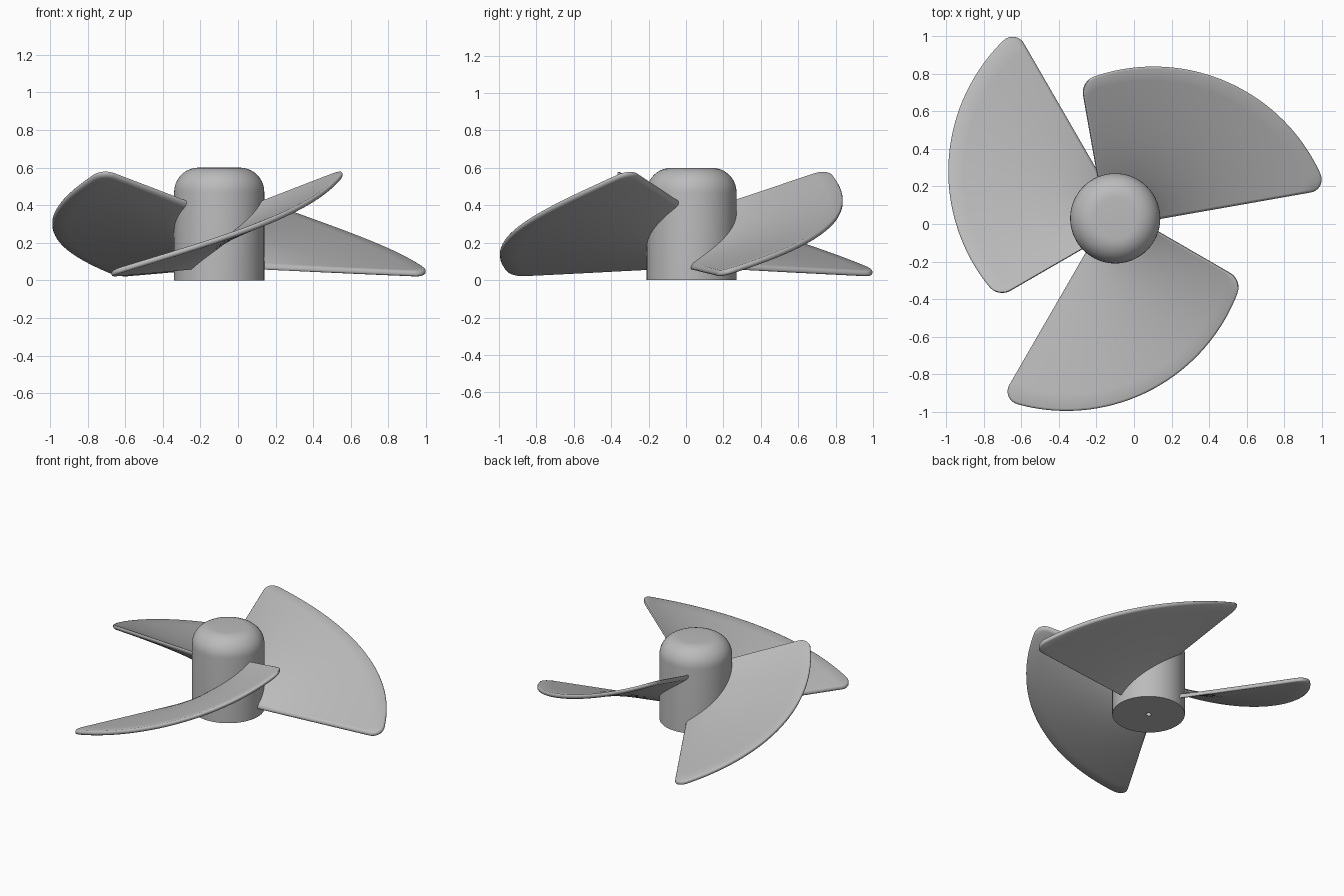
import bpy, bmesh
from math import sin, cos, pi, radians, hypot, sqrt, atan2
from mathutils import Matrix

if "Cube" in bpy.data.objects:
    bpy.data.objects.remove(bpy.data.objects["Cube"])

grey = bpy.data.materials.new("light grey")
grey.use_nodes = True
grey.diffuse_color = (0.5, 0.5, 0.5, 1)
grey.node_tree.nodes["Principled BSDF"].inputs["Base Color"].default_value = (0.5, 0.5, 0.5, 1)

CENTRE = Matrix.Translation((-0.10, 0.03, 0))


def finish(bm, name, matrix, angle):
    bmesh.ops.recalc_face_normals(bm, faces=bm.faces)
    mesh = bpy.data.meshes.new(name)
    bm.to_mesh(mesh)
    bm.free()
    mesh.materials.append(grey)
    ob = bpy.data.objects.new(name, mesh)
    bpy.context.collection.objects.link(ob)
    ob.matrix_world = matrix
    bpy.ops.object.select_all(action="DESELECT")
    ob.select_set(True)
    bpy.context.view_layer.objects.active = ob
    bpy.ops.object.shade_smooth_by_angle(angle=radians(angle))


# Hub: turned profile with a rounded shoulder and a small blind shaft hole
def make_hub():
    radius, height, fillet, hole, depth = 0.24, 0.6, 0.13, 0.018, 0.3
    profile = [(0, depth), (hole, depth), (hole, 0), (radius, 0)]
    for i in range(11):
        a = i / 10 * pi / 2
        profile.append((radius - fillet + fillet * cos(a), height - fillet + fillet * sin(a)))
    profile.append((0, height))
    bm = bmesh.new()
    verts = [bm.verts.new((r, 0, z)) for r, z in profile]
    edges = [bm.edges.new(pair) for pair in zip(verts, verts[1:])]
    bmesh.ops.spin(bm, geom=verts + edges, cent=(0, 0, 0), axis=(0, 0, 1),
                   angle=2 * pi, steps=64, use_duplicate=False)
    bmesh.ops.remove_doubles(bm, verts=bm.verts, dist=0.0001)
    finish(bm, "hub", CENTRE, 40)


# Blade plan: a quarter sector with an off-centre outer arc and rounded tips
APEX = (-0.055, -0.045)
ARC_CENTRE, ARC_RADIUS = (0.173, -0.20), 0.975
LONG_TIP, SHORT_TIP = 0.07, 0.09


def ray_to_circle(origin, a, centre, radius):
    dx, dy = centre[0] - origin[0], centre[1] - origin[1]
    along = dx * cos(a) + dy * sin(a)
    across = dy * cos(a) - dx * sin(a)
    return along + sqrt(max(radius ** 2 - across ** 2, 0))


def tip_centres():
    cx, cy = ARC_CENTRE
    y = APEX[1] + LONG_TIP
    x = APEX[0] + SHORT_TIP
    long_c = (cx + sqrt((ARC_RADIUS - LONG_TIP) ** 2 - (y - cy) ** 2), y)
    short_c = (x, cy + sqrt((ARC_RADIUS - SHORT_TIP) ** 2 - (x - cx) ** 2))
    return long_c, short_c


def reach(a, inset):
    """Distance from the sector's corner to its outer edge along angle a."""
    origin = (APEX[0] + inset, APEX[1] + inset)
    cx, cy = ARC_CENTRE
    for (tx, ty), tip, side in zip(tip_centres(), (LONG_TIP, SHORT_TIP), (1, -1)):
        k = (ARC_RADIUS - inset) / hypot(tx - cx, ty - cy)
        limit = atan2(cy + (ty - cy) * k - origin[1], cx + (tx - cx) * k - origin[0])
        if (limit - a) * side > 0:
            return ray_to_circle(origin, a, (tx, ty), tip - inset)
    return ray_to_circle(origin, a, ARC_CENTRE, ARC_RADIUS - inset)


def height_at(x, y):
    """Twisted surface: rises evenly with angle, more steeply at the outside."""
    dx, dy = x - APEX[0], y - APEX[1]
    a = atan2(dy, dx)
    t = a / (pi / 2)
    s = (hypot(dx, dy) - 0.2) / (ray_to_circle(APEX, a, ARC_CENTRE, ARC_RADIUS) - 0.2)
    low = 0.07 - 0.04 * s
    high = 0.39 + 0.195 * s
    return low + (high - low) * t


def make_blade(name, turn):
    across, out, root = 56, 12, 0.1
    bm = bmesh.new()

    def point(i, j, inset, lift):
        a = pi / 4 * (1 - cos(pi * i / across))
        d = root + (reach(a, inset) - root) * j / out
        x = APEX[0] + inset + d * cos(a)
        y = APEX[1] + inset + d * sin(a)
        return bm.verts.new((x, y, height_at(x, y) + lift))

    border = [(0, j) for j in range(out)] + [(i, out) for i in range(across)]
    border += [(across, j) for j in range(out, 0, -1)] + [(i, 0) for i in range(across, 0, -1)]

    # Upper and lower skins
    loops = []
    for lift in (0.016, -0.016):
        grid = [[point(i, j, 0.012, lift) for j in range(out + 1)] for i in range(across + 1)]
        for i in range(across):
            for j in range(out):
                bm.faces.new((grid[i][j], grid[i + 1][j], grid[i + 1][j + 1], grid[i][j + 1]))
        loops.append([grid[i][j] for i, j in border])

    # Rounded rim joining the skins
    rim = [[point(i, j, inset, lift) for i, j in border]
           for inset, lift in ((0.004, 0.012), (0, 0.005), (0, -0.005), (0.004, -0.012))]
    rings = [loops[0]] + rim + [loops[1]]
    for a, b in zip(rings, rings[1:]):
        for k in range(len(border)):
            n = (k + 1) % len(border)
            bm.faces.new((a[k], a[n], b[n], b[k]))
    finish(bm, name, CENTRE @ Matrix.Rotation(radians(turn), 4, "Z"), 50)


make_hub()
for name, turn in (("right_blade", 120), ("front_blade", 240), ("back_left_blade", 10)):
    make_blade(name, turn)
